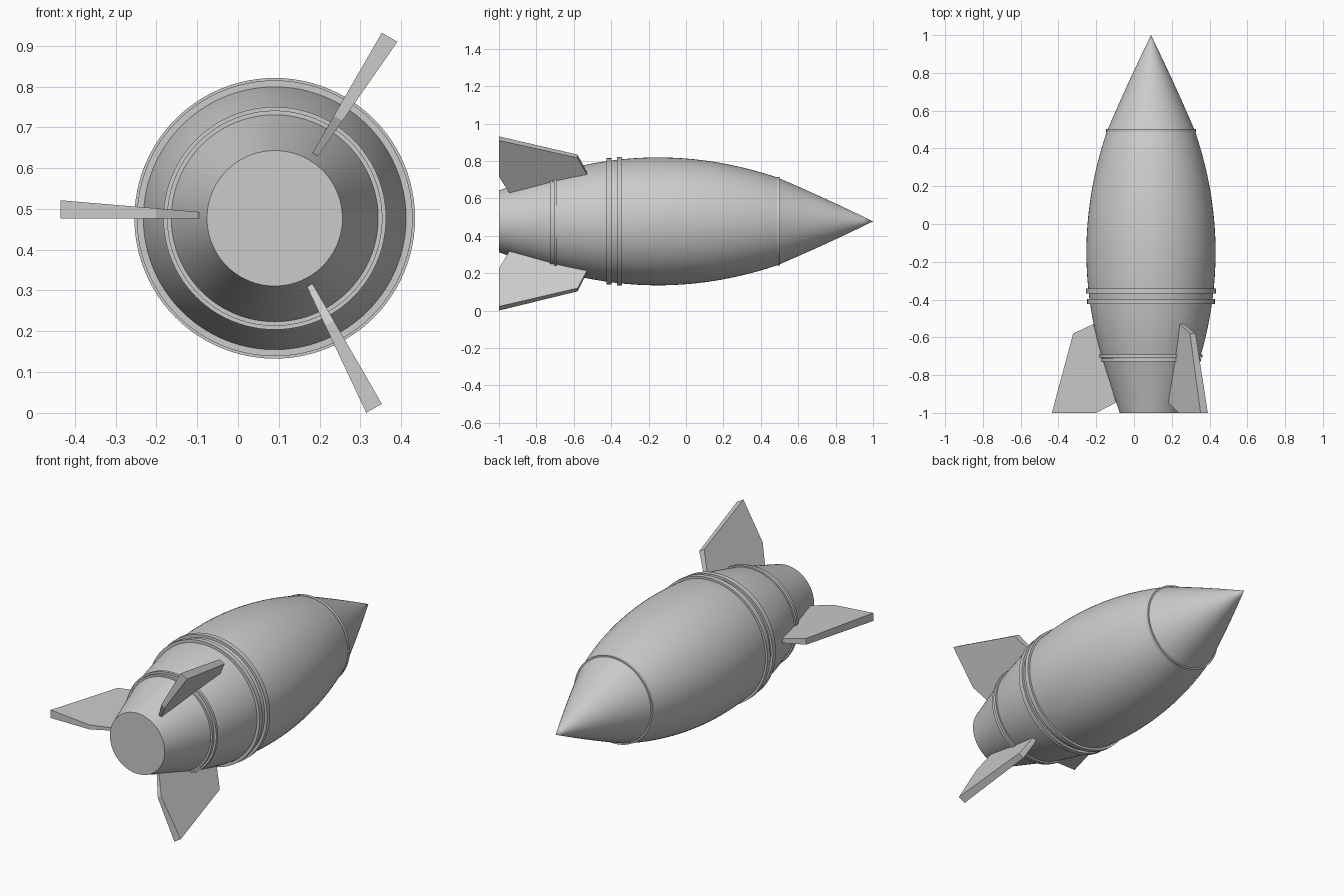
import bpy, bmesh, math
from mathutils import Vector

old = bpy.data.objects.get("Cube")
if old:
    bpy.data.objects.remove(old, do_unlink=True)

CENTRE = Vector((0.09, 0, 0.477))
SIDES = 96

grey = bpy.data.materials.new("plain grey")
grey.use_nodes = True
grey.diffuse_color = (0.6, 0.6, 0.6, 1)
bsdf = next(n for n in grey.node_tree.nodes if n.type == 'BSDF_PRINCIPLED')
bsdf.inputs["Base Color"].default_value = grey.diffuse_color


def finish(name, bm, smooth):
    bmesh.ops.remove_doubles(bm, verts=bm.verts, dist=1e-5)
    bmesh.ops.recalc_face_normals(bm, faces=bm.faces)
    mesh = bpy.data.meshes.new(name)
    bm.to_mesh(mesh)
    bm.free()
    mesh.materials.append(grey)
    obj = bpy.data.objects.new(name, mesh)
    bpy.context.collection.objects.link(obj)
    obj.location = CENTRE
    if smooth:
        bpy.ops.object.select_all(action='DESELECT')
        obj.select_set(True)
        bpy.context.view_layer.objects.active = obj
        bpy.ops.object.shade_smooth_by_angle(angle=math.radians(30))
    return obj


def lathe(name, profile):
    """Revolve (y, radius) points about the long axis."""
    bm = bmesh.new()
    verts = [bm.verts.new((r, y, 0)) for y, r in profile]
    edges = [bm.edges.new(pair) for pair in zip(verts, verts[1:])]
    bmesh.ops.spin(bm, geom=verts + edges, cent=(0, 0, 0), axis=(0, 1, 0),
                   angle=math.tau, steps=SIDES, use_duplicate=False)
    return finish(name, bm, True)


def hull_radius(y):
    return 0.342 - 0.264 * (y + 0.15) ** 2


def steps(start, end, count):
    return [start + (end - start) * i / count for i in range(count + 1)]


# Barrel-shaped hull
SHOULDER, WAIST = 0.49, -0.72
lathe("hull", [(y, hull_radius(y)) for y in steps(WAIST, SHOULDER, 28)])

# Nose cone with a very slight bulge
nose = []
for t in steps(0, 1, 10):
    radius = hull_radius(SHOULDER) * (1 - t) + 0.016 * t * (1 - t)
    nose.append((SHOULDER + (1 - SHOULDER) * t, radius))
lathe("nose_cone", nose)

# Tapered tail with a flat end
lathe("tail_cone", [(-1, 0), (-1, 0.166), (WAIST, hull_radius(WAIST))])

# Raised bands: front edge, back edge, radius
bands = {
    "nose_band": (0.502, 0.486, 0.237),
    "upper_middle_band": (-0.342, -0.368, 0.344),
    "lower_middle_band": (-0.398, -0.424, 0.338),
    "upper_tail_band": (-0.69, -0.706, 0.273),
    "lower_tail_band": (-0.712, -0.728, 0.264),
}
for name, (front, back, radius) in bands.items():
    inner = radius - 0.03
    lathe(name, [(front, inner), (front, radius), (back, radius),
                 (back, inner), (front, inner)])

# Three wedge fins, thicker toward the tips
FIN = [(0.525, -1), (0.412, -0.58), (0.305, -0.53), (0.185, -0.945), (0.29, -1)]
THICKNESS = 0.084
for name, degrees in (("right_fin", 180), ("upper_left_fin", 60), ("lower_left_fin", -60)):
    a = math.radians(degrees)
    out = Vector((math.cos(a), 0, math.sin(a)))
    side = Vector((math.sin(a), 0, -math.cos(a)))
    bm = bmesh.new()
    near = [bm.verts.new(out * u + Vector((0, y, 0))) for u, y in FIN]
    far = [bm.verts.new(out * u + side * (u * THICKNESS) + Vector((0, y, 0))) for u, y in FIN]
    bm.faces.new(near)
    bm.faces.new(far[::-1])
    for i in range(len(FIN)):
        j = (i + 1) % len(FIN)
        bm.faces.new((near[i], far[i], far[j], near[j]))
    finish(name, bm, False)
